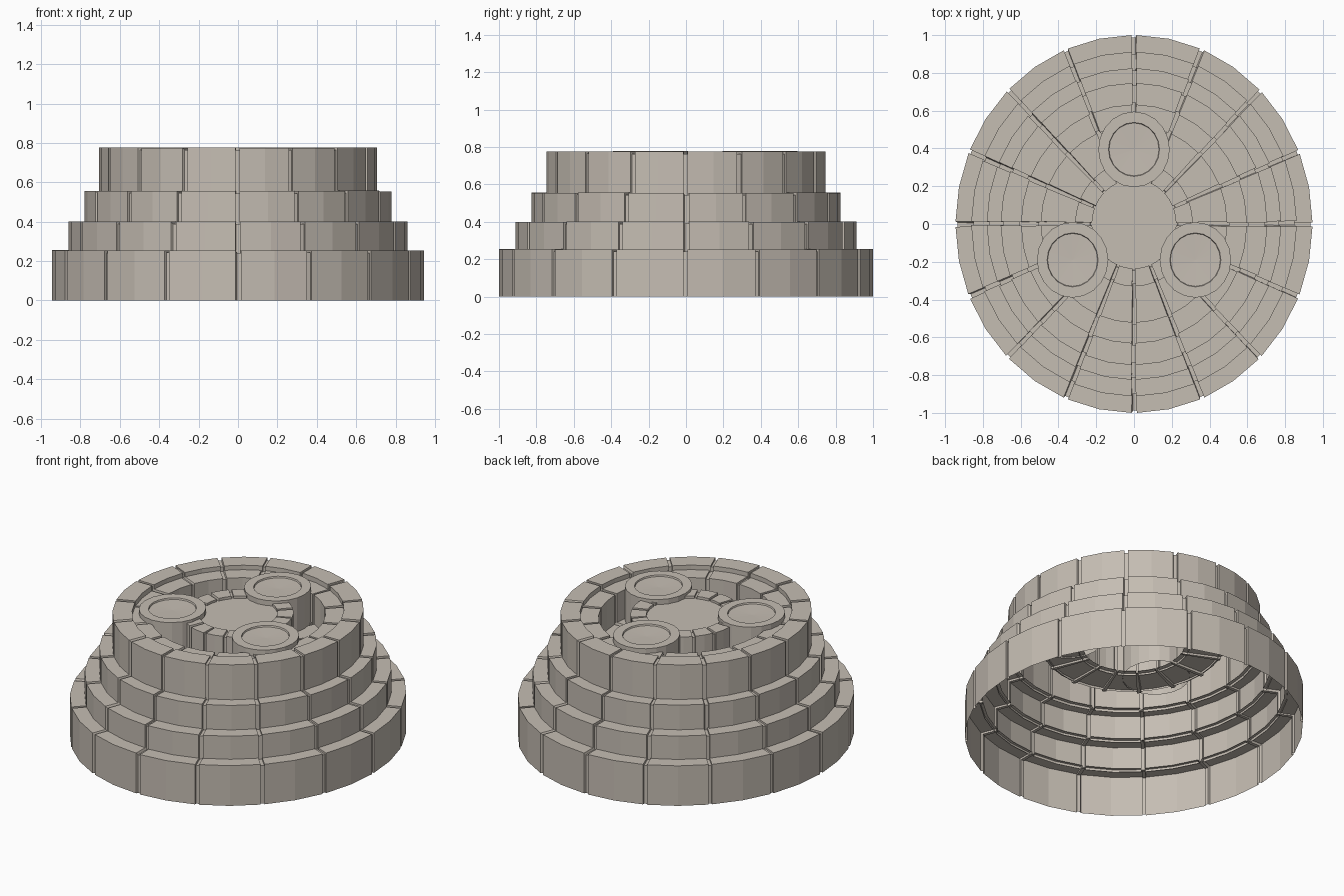
import bpy, bmesh, math, random

if "Cube" in bpy.data.objects:
    bpy.data.objects.remove(bpy.data.objects["Cube"])
random.seed(4)
XS = 0.945          # plan is slightly narrower in x
BLOCKS = 16

stone = bpy.data.materials.new("warm_grey_stone")
stone.diffuse_color = (0.56, 0.51, 0.45, 1)
stone.use_nodes = True
stone.node_tree.nodes["Principled BSDF"].inputs["Base Color"].default_value = stone.diffuse_color


def finish(bm, name):
    me = bpy.data.meshes.new(name)
    bm.to_mesh(me)
    bm.free()
    me.materials.append(stone)
    ob = bpy.data.objects.new(name, me)
    bpy.context.collection.objects.link(ob)
    return ob


def block_ring(name, profile, joint=0.022, depth=0.012, wobble=0.003):
    """Thin ring of stones, two facets each, separated by narrow sunken joints.
    Profile points: (radius, z, radial sink, vertical sink), outside to inside."""
    bm = bmesh.new()
    sections = []
    step = 2 * math.pi / BLOCKS
    half = joint / (2 * profile[0][0])
    for b in range(BLOCKS):
        a = b * step + random.uniform(-1, 1) * wobble * 2
        wob = random.uniform(-wobble, 0)
        # sunken joint (two stations), then the stone (three stations)
        for ang, d in ((a - half, depth), (a + half, depth), (a + half, 0),
                       (b * step + step / 2, 0), ((b + 1) * step - half * 1.2, 0)):
            sections.append([bm.verts.new((XS * (r + dr * d) * math.cos(ang),
                                           (r + dr * d) * math.sin(ang),
                                           z + dz * (d - wob)))
                             for r, z, dr, dz in profile])
    n = len(sections)
    for i in range(n):
        s, t = sections[i], sections[(i + 1) % n]
        for k in range(len(profile) - 1):
            bm.faces.new((s[k], t[k], t[k + 1], s[k + 1]))
    return finish(bm, name)


def lathe(name, cx, cy, profile, sides):
    """Revolve (radius, z) points; the last point closes to a centre fan."""
    bm = bmesh.new()
    rings = []
    for r, z in profile[:-1]:
        rings.append([bm.verts.new((cx + XS * r * math.cos(2 * math.pi * i / sides),
                                    cy + r * math.sin(2 * math.pi * i / sides), z))
                      for i in range(sides)])
    tip = bm.verts.new((cx, cy, profile[-1][1]))
    for lo, hi in zip(rings, rings[1:]):
        for i in range(sides):
            j = (i + 1) % sides
            bm.faces.new((lo[i], lo[j], hi[j], hi[i]))
    for i in range(sides):
        bm.faces.new((rings[-1][i], rings[-1][(i + 1) % sides], tip))
    return finish(bm, name)


# stepped outer tiers: outer wall and top only, hollow underneath
for name, ro, ri, z0, z1 in (("bottom_tier", 1.0, 0.895, 0.0, 0.255),
                             ("second_tier", 0.912, 0.805, 0.238, 0.402),
                             ("third_tier", 0.825, 0.725, 0.385, 0.557)):
    block_ring(name, [(ro, z0, -1, 0), (ro, z1, -1, -1), (ri, z1, 0, -1)])
block_ring("top_tier", [(0.747, 0.54, -1, 0), (0.747, 0.777, -1, -1),
                        (0.63, 0.777, 1, -1), (0.63, 0.735, 1, 0)])

# inner ledge with its wall, sunken floor and small kerb around the middle
block_ring("inner_ledge", [(0.65, 0.748, 0, -1), (0.52, 0.748, 1, -1), (0.52, 0.55, 1, 0)])
block_ring("sunken_floor", [(0.54, 0.565, 0, -1), (0.30, 0.565, 0, -1)])
block_ring("centre_kerb", [(0.33, 0.55, -1, 0), (0.33, 0.762, -1, -1),
                           (0.235, 0.762, 1, -1), (0.235, 0.735, 0, 0)], joint=0.018)
lathe("centre_disc", 0, 0, [(0.26, 0.745), (0, 0.745)], 32)

# three round pedestals with shallow dished tops
for i, (x, y) in enumerate([(0, 0.395), (-0.325, -0.19), (0.325, -0.19)]):
    lathe(f"pedestal_{i + 1}", x, y,
          [(0.2, 0.555), (0.2, 0.777), (0.143, 0.777), (0.14, 0.768), (0, 0.764)], 20)
